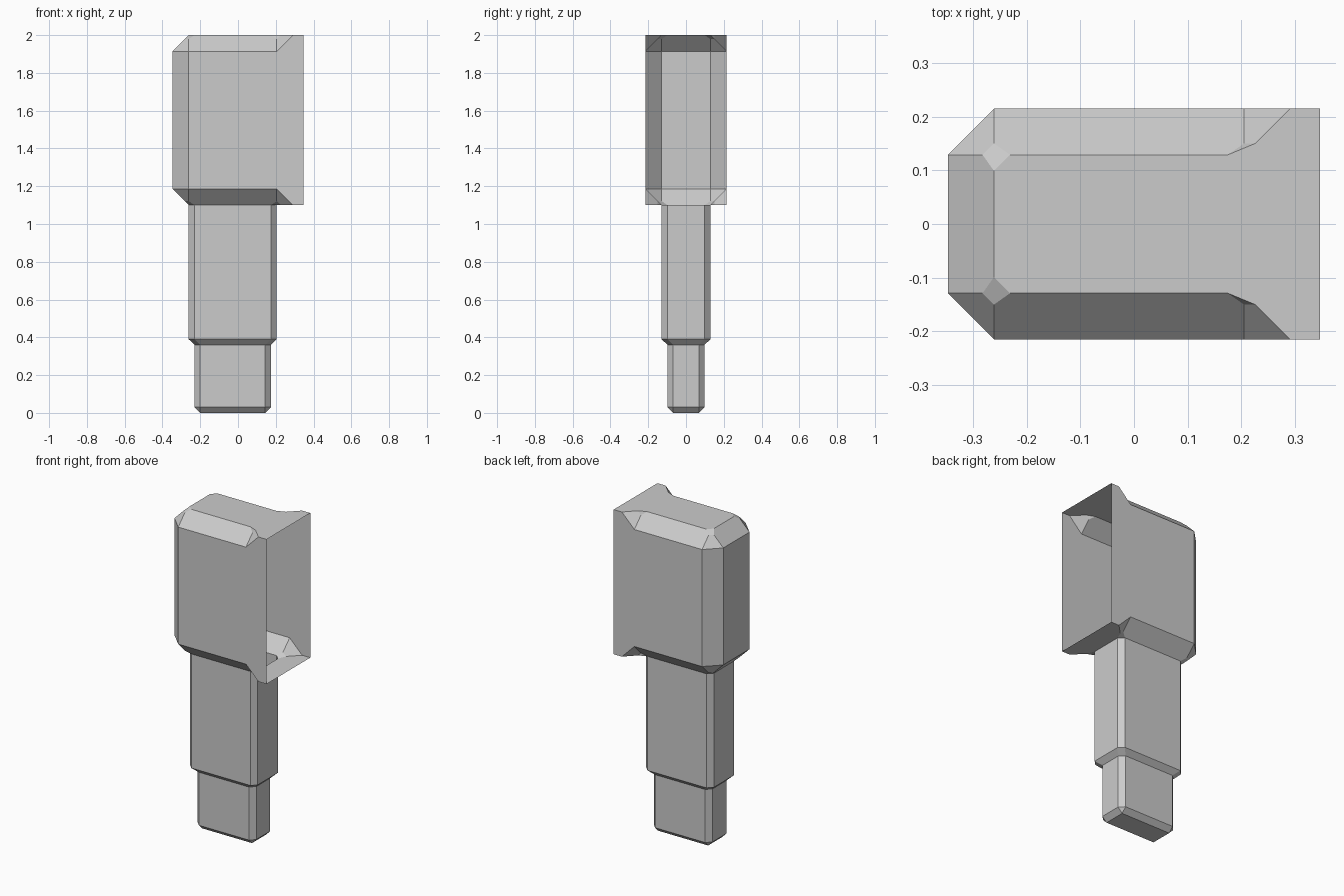
import bpy
import bmesh

if "Cube" in bpy.data.objects:
    bpy.data.objects.remove(bpy.data.objects["Cube"])


def flip(p):
    return (p[0], -p[1], p[2])


def both(pts):
    # Closed outline symmetric about y = 0
    return pts + [flip(p) for p in reversed(pts)]


def build(name, faces):
    bm = bmesh.new()
    for f in faces:
        bm.faces.new([bm.verts.new(p) for p in f])
    bmesh.ops.remove_doubles(bm, verts=bm.verts, dist=0.0005)
    bmesh.ops.recalc_face_normals(bm, faces=bm.faces)
    me = bpy.data.meshes.new(name)
    bm.to_mesh(me)
    bm.free()
    ob = bpy.data.objects.new(name, me)
    bpy.context.collection.objects.link(ob)
    return ob


# Upper housing: chamfered shell, open at +x, chamfers run out before the opening
XL, XR, Y, C = -0.347, 0.347, 0.215, 0.086
XI, YI, XA, T, D = XL + C, Y - C, 0.205, 0.03, 0.0212


def rim(z, s):
    def v(x, y, d):
        return (x, y, z - s * d)
    return dict(
        py=v(XI, YI - T, 0), px=v(XI + T, YI, 0),
        pl=v(XI - D, YI, D), pf=v(XI, YI + D, D),
        ql=v(XL, YI, C), qf=v(XI, Y, C),
        ai=v(XA, YI - T, 0), ax=v(XA - T, YI, 0),
        ad=v(XA + D, YI + D, 0), ab=v(XA, YI + D, D),
        b=v(XA, Y, C), c=v(XA + C, Y, 0), r=v(XR, Y, 0))


top, bot = rim(2.0, 1), rim(1.1, -1)


def pick(ring, keys):
    return [ring[k] for k in keys.split()]


half, whole = [], []
for ring in (top, bot):
    half += [pick(ring, k) for k in
             ("py px pf pl", "pl pf qf ql", "px ax ab b qf pf", "ab ad c b")]
    whole.append(both(pick(ring, "py pl ql")))
half.append(pick(top, "ax ab ad"))
half.append(pick(bot, "ax ab ad ai"))
# Side wall and upright corner chamfer
half.append(pick(top, "qf b c r") + pick(bot, "r c b qf"))
half.append(pick(top, "ql qf") + pick(bot, "qf ql"))
# Roof, floor ledge and end wall
whole.append(both(pick(top, "py px ax ad c r")))
whole.append(both(pick(bot, "ai ad c r")))
whole.append([top["ql"], bot["ql"], flip(bot["ql"]), flip(top["ql"])])
build("upper_housing", half + [[flip(p) for p in f] for f in half] + whole)


# Stepped stem: two chamfered blocks, hollow and joined to the housing
def octagon(z, inset, c):
    x0, x1, y = XI + inset, XA - inset, YI - inset
    return both([(x0, y - c, z), (x0 + c, y, z), (x1 - c, y, z), (x1, y - c, z)])


rings = [octagon(1.1, 0, T), octagon(0.39, 0, T), octagon(0.36, 0.031, T),
         octagon(0.03, 0.031, T), octagon(0.0, 0.061, 0)]
faces = []
for a, b in zip(rings, rings[1:]):
    for i in range(8):
        j = (i + 1) % 8
        faces.append([a[i], a[j], b[j], b[i]])
faces.append(rings[-1])
build("stepped_stem", faces)
